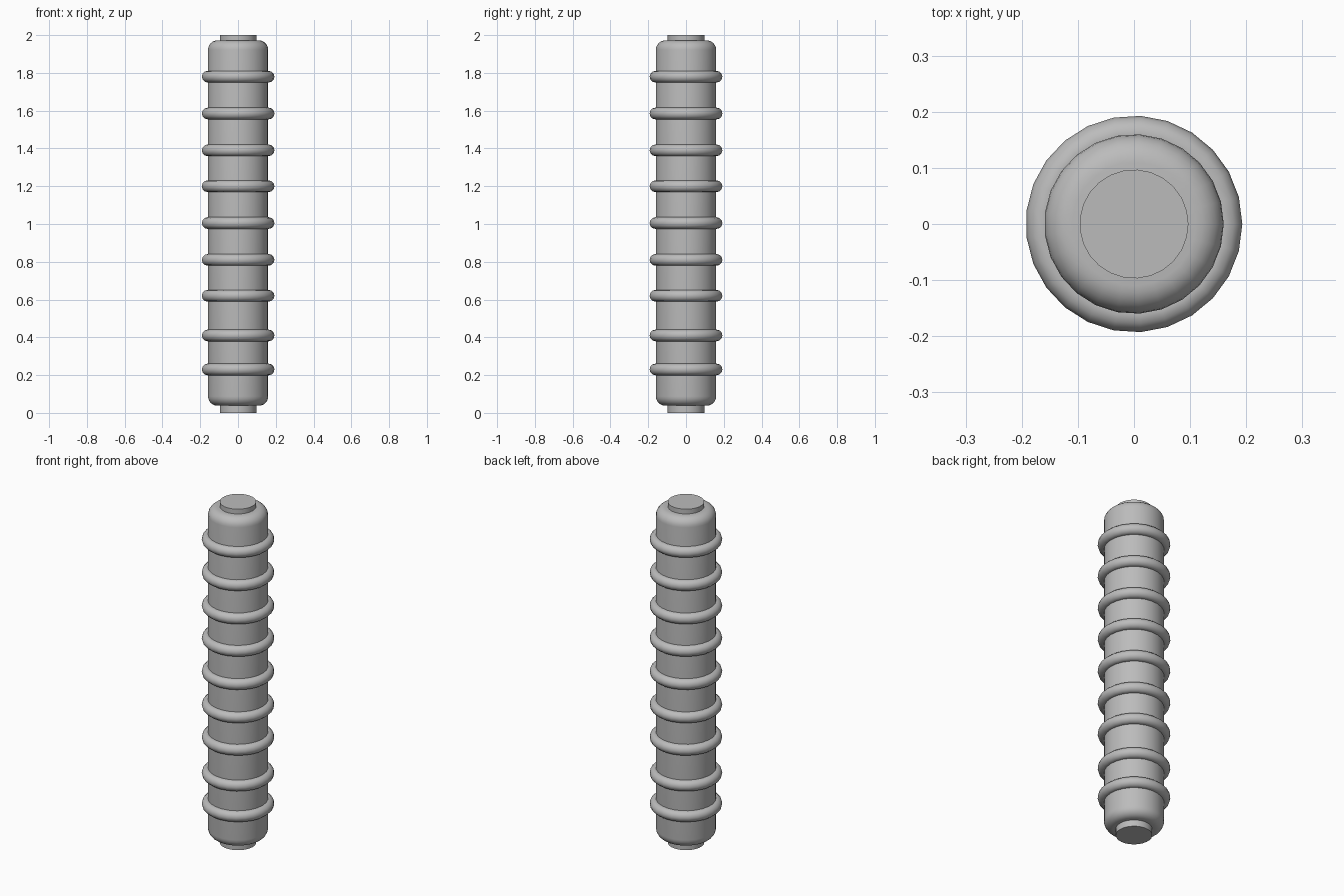
import bpy, bmesh, math

cube = bpy.data.objects.get("Cube")
if cube:
    bpy.data.objects.remove(cube, do_unlink=True)

SIDES = 25

grey = bpy.data.materials.new("plain grey")
grey.use_nodes = True
colour = (0.5, 0.5, 0.5, 1)
grey.diffuse_color = colour
grey.node_tree.nodes["Principled BSDF"].inputs["Base Color"].default_value = colour


def lathe(name, profile, closed=False):
    """Spin (radius, height) points round the z axis; open profiles get end caps."""
    bm = bmesh.new()
    loops = []
    for r, z in profile:
        angles = [2 * math.pi * i / SIDES for i in range(SIDES)]
        loops.append([bm.verts.new((r * math.cos(a), r * math.sin(a), z)) for a in angles])
    pairs = list(zip(loops, loops[1:]))
    if closed:
        pairs.append((loops[-1], loops[0]))
    else:
        bm.faces.new(loops[0][::-1])
        bm.faces.new(loops[-1])
    for low, high in pairs:
        for i in range(SIDES):
            j = (i + 1) % SIDES
            bm.faces.new((low[i], low[j], high[j], high[i]))
    bmesh.ops.recalc_face_normals(bm, faces=bm.faces)
    mesh = bpy.data.meshes.new(name)
    bm.to_mesh(mesh)
    bm.free()
    mesh.materials.append(grey)
    obj = bpy.data.objects.new(name, mesh)
    bpy.context.collection.objects.link(obj)
    bpy.ops.object.select_all(action="DESELECT")
    obj.select_set(True)
    bpy.context.view_layer.objects.active = obj
    bpy.ops.object.shade_smooth_by_angle(angle=math.radians(40))
    return obj


def arc(r, z, radius, start, end, steps):
    """Points along an arc in the (radius, height) plane, angles in degrees."""
    angles = [math.radians(start + (end - start) * i / steps) for i in range(steps + 1)]
    return [(r + radius * math.cos(a), z + radius * math.sin(a)) for a in angles]


# Main rod with rounded shoulders
lathe("rod", arc(0.11, 0.088, 0.05, -90, 0, 6) + arc(0.11, 1.922, 0.05, 0, 90, 6))

# Short end plugs
for name, low, high in (("bottom_plug", 0, 0.06), ("top_plug", 1.95, 2)):
    lathe(name, [(0.097, low), (0.097, high)])

# Raised rings along the rod
ring_heights = (0.23, 0.41, 0.62, 0.81, 1.005, 1.2, 1.39, 1.585, 1.78)
for number, z in enumerate(ring_heights, 1):
    lathe(f"ring_{number}", arc(0.162, z, 0.031, 0, 330, 11), closed=True)
